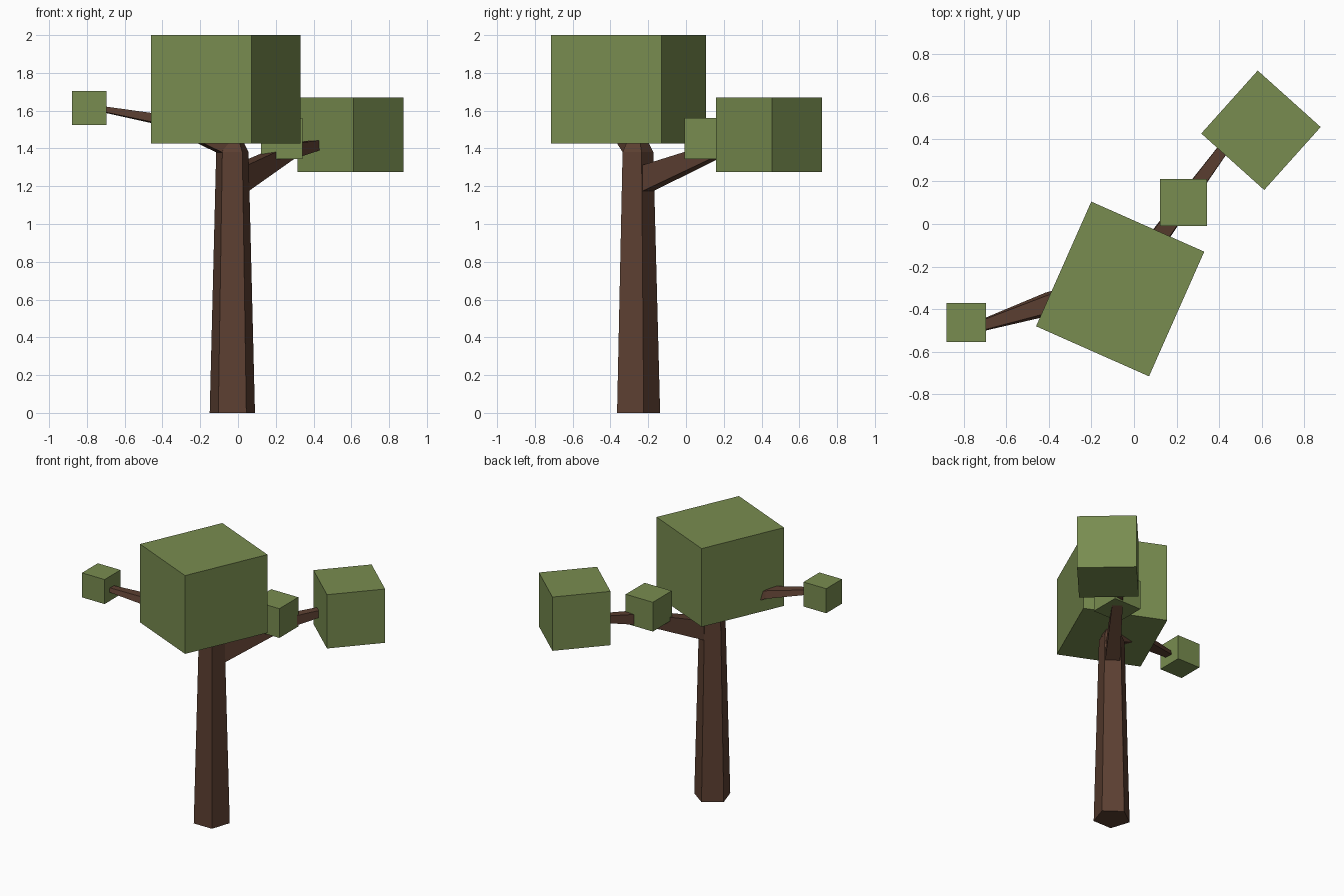
import bpy, bmesh, math
from mathutils import Vector

if "Cube" in bpy.data.objects:
    bpy.data.objects.remove(bpy.data.objects["Cube"])


def material(name, rgb):
    m = bpy.data.materials.new(name)
    m.diffuse_color = (*rgb, 1)
    m.use_nodes = True
    m.node_tree.nodes["Principled BSDF"].inputs["Base Color"].default_value = m.diffuse_color
    return m


bark = material("bark brown", (0.107, 0.050, 0.031))
leaf = material("leaf green", (0.19, 0.265, 0.08))


def loft(name, rings, mat):
    """Skin a list of equal-sized vertex rings and cap both ends."""
    bm = bmesh.new()
    loops = [[bm.verts.new(p) for p in ring] for ring in rings]
    n = len(loops[0])
    for a, b in zip(loops, loops[1:]):
        for i in range(n):
            j = (i + 1) % n
            bm.faces.new((a[i], a[j], b[j], b[i]))
    bm.faces.new(loops[0][::-1])
    bm.faces.new(loops[-1])
    bmesh.ops.recalc_face_normals(bm, faces=bm.faces[:])
    me = bpy.data.meshes.new(name)
    bm.to_mesh(me)
    bm.free()
    me.materials.append(mat)
    bpy.context.collection.objects.link(bpy.data.objects.new(name, me))


def pentagon(x, y, z, r):
    return [(x + r * math.cos(math.radians(90 + 72 * i)),
             y + r * math.sin(math.radians(90 + 72 * i)), z) for i in range(5)]


def branch(name, angle, sections):
    """Sections are (x, y, z low, z high, width low, width high)."""
    side = Vector((-math.sin(math.radians(angle)), math.cos(math.radians(angle)), 0))
    rings = []
    for x, y, z0, z1, w0, w1 in sections:
        lo, hi = Vector((x, y, z0)), Vector((x, y, z1))
        rings.append([lo - side * w0 / 2, lo + side * w0 / 2,
                      hi + side * w1 / 2, hi - side * w1 / 2])
    loft(name, rings, bark)


def leaf_block(name, x, y, z0, z1, sx, sy, angle=0):
    bpy.ops.mesh.primitive_cube_add(size=1, location=(x, y, (z0 + z1) / 2),
                                    rotation=(0, 0, math.radians(angle)))
    o = bpy.context.object
    o.name = name
    o.scale = (sx, sy, z1 - z0)
    o.data.materials.append(leaf)


# Five-sided tapering trunk, pinched where it enters the crown
loft("trunk", [pentagon(-0.03, -0.263, 0, 0.126),
               pentagon(-0.03, -0.263, 1.38, 0.09),
               pentagon(-0.03, -0.263, 1.47, 0.045)], bark)

# Branches grow from the trunk's side faces
branch("right_branch", 54, [(0.01, -0.21, 1.17, 1.31, 0.10, 0.09),
                            (0.27, 0.15, 1.345, 1.425, 0.07, 0.065),
                            (0.425, 0.36, 1.395, 1.445, 0.052, 0.05)])
branch("left_branch", 198, [(-0.06, -0.275, 1.36, 1.46, 0.10, 0.08),
                            (-0.40, -0.375, 1.525, 1.578, 0.11, 0.08),
                            (-0.71, -0.475, 1.592, 1.622, 0.055, 0.045)])

# Leaf blocks
leaf_block("crown", -0.065, -0.305, 1.425, 2.0, 0.58, 0.64, -23.9)
leaf_block("right_leaves", 0.596, 0.44, 1.275, 1.67, 0.397, 0.397, -41.9)
leaf_block("middle_leaves", 0.232, 0.101, 1.345, 1.56, 0.22, 0.22)
leaf_block("left_leaves", -0.787, -0.463, 1.525, 1.705, 0.184, 0.184)
